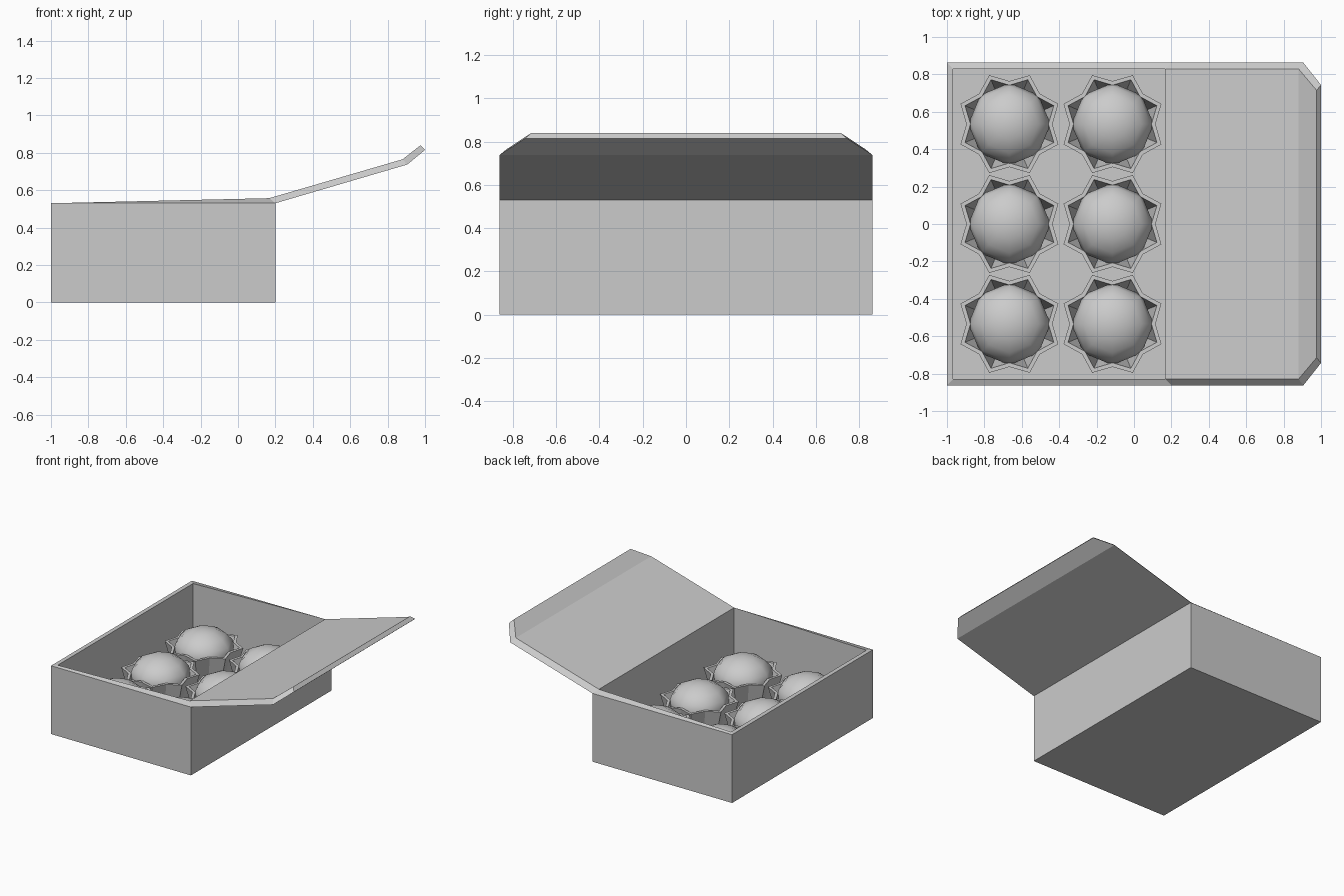
import bpy
import bmesh
from math import sin, cos, pi

cube = bpy.data.objects.get("Cube")
if cube:
    bpy.data.objects.remove(cube)

grey = bpy.data.materials.new("light_grey")
grey.use_nodes = True
grey.diffuse_color = (0.6, 0.6, 0.6, 1)
grey.node_tree.nodes["Principled BSDF"].inputs["Base Color"].default_value = (0.6, 0.6, 0.6, 1)


def finish(bm, name, smooth=False):
    bmesh.ops.recalc_face_normals(bm, faces=bm.faces)
    for f in bm.faces:
        f.smooth = smooth
    mesh = bpy.data.meshes.new(name)
    bm.to_mesh(mesh)
    bm.free()
    mesh.materials.append(grey)
    obj = bpy.data.objects.new(name, mesh)
    bpy.context.collection.objects.link(obj)
    return obj


# Box with hinged lid: a folded sheet (x, half width, z) with an inner skin
outer = [(-1, .863, .53), (-1, .863, 0), (.2, .863, 0),
         (.2, .863, .53), (.905, .863, .737), (1, .743, .815)]
inner = [(-.967, .829, .53), (-.967, .829, .033), (.167, .829, .033),
         (.167, .829, .557), (.88, .829, .765), (.976, .715, .84)]
bm = bmesh.new()
skins = []
for path in (outer, inner):
    sides = [[bm.verts.new((x, s * w, z)) for x, w, z in path] for s in (-1, 1)]
    a, b = sides
    for i in range(len(path) - 1):
        bm.faces.new((a[i], a[i + 1], b[i + 1], b[i]))
    for side in sides:
        bm.faces.new(side[:4])
    skins.append(sides)
# Rim joining the two skins
for o, n in zip(*skins):
    for i, j in ((0, 3), (3, 4), (4, 5)):
        bm.faces.new((o[i], o[j], n[j], n[i]))
(oa, ob), (na, nb) = skins
for i in (0, 5):
    bm.faces.new((oa[i], ob[i], nb[i], na[i]))
finish(bm, "box_with_lid")


def star(bm, tip, notch, z):
    """Ring of an eight-pointed star."""
    ring = []
    for i in range(16):
        r = tip if i % 2 else notch
        ring.append(bm.verts.new((r * cos(i * pi / 8), r * sin(i * pi / 8), z)))
    return ring


def pleated_cup(name):
    bm = bmesh.new()
    rings = [star(bm, .22, .18, .034), star(bm, .283, .23, .25),
             star(bm, .257, .208, .25), star(bm, .2, .16, .05)]
    for a, b in zip(rings, rings[1:]):
        for i in range(16):
            j = (i + 1) % 16
            bm.faces.new((a[i], a[j], b[j], b[i]))
    bm.faces.new(rings[0])
    bm.faces.new(rings[-1])
    return finish(bm, name)


def sweet(name):
    bm = bmesh.new()
    bmesh.ops.create_uvsphere(bm, u_segments=8, v_segments=8, radius=.22)
    bmesh.ops.scale(bm, vec=(1, 1, .73), verts=bm.verts)
    bmesh.ops.translate(bm, vec=(0, 0, .213), verts=bm.verts)
    return finish(bm, name, smooth=True)


# Six sweets in pleated cups
for x in (-.666, -.115):
    for y in (-.534, 0, .534):
        for obj in (pleated_cup("pleated_cup"), sweet("sweet")):
            obj.location = (x, y, 0)
